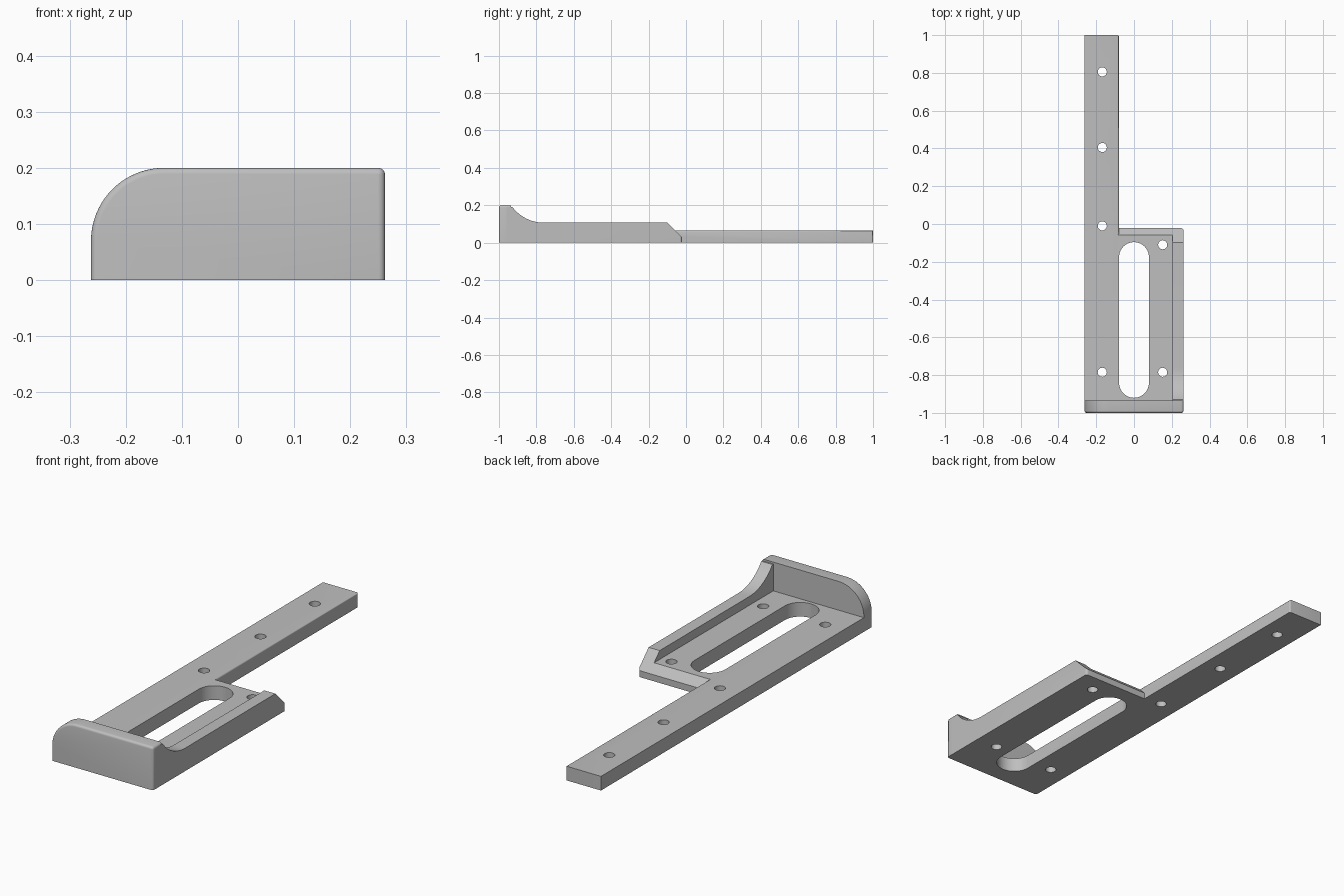
import bpy, bmesh, math
from mathutils import Vector

cube = bpy.data.objects.get("Cube")
if cube:
    bpy.data.objects.remove(cube, do_unlink=True)

grey = bpy.data.materials.new("plain grey")
grey.use_nodes = True
grey.diffuse_color = (0.52, 0.52, 0.52, 1)
grey.node_tree.nodes["Principled BSDF"].inputs["Base Color"].default_value = grey.diffuse_color


def prism(name, axis, points, lo, hi, round_edge=None, radius=0.012):
    """Extrude a 2D profile along an axis, rounding the edges picked by a rule."""
    place = {"x": lambda a, b, t: (t, a, b),
             "y": lambda a, b, t: (a, t, b),
             "z": lambda a, b, t: (a, b, t)}[axis]
    bm = bmesh.new()
    face = bm.faces.new([bm.verts.new(place(a, b, lo)) for a, b in points])
    out = bmesh.ops.extrude_face_region(bm, geom=[face])
    moved = [v for v in out["geom"] if isinstance(v, bmesh.types.BMVert)]
    bmesh.ops.translate(bm, verts=moved, vec=Vector(place(0, 0, hi - lo)))
    bmesh.ops.recalc_face_normals(bm, faces=bm.faces)
    if round_edge:
        edges = [e for e in bm.edges if round_edge(e.verts[0].co, e.verts[1].co)]
        bmesh.ops.bevel(bm, geom=edges, offset=radius, offset_type='OFFSET',
                        segments=4, profile=0.5, affect='EDGES', clamp_overlap=True)
    mesh = bpy.data.meshes.new(name)
    bm.to_mesh(mesh)
    bm.free()
    mesh.materials.append(grey)
    obj = bpy.data.objects.new(name, mesh)
    bpy.context.collection.objects.link(obj)
    return obj


def arc(cx, cy, r, start, end, n):
    angles = [math.radians(start + (end - start) * i / n) for i in range(n + 1)]
    return [(cx + r * math.cos(a), cy + r * math.sin(a)) for a in angles]


def combine(target, other, operation):
    mod = target.modifiers.new(operation.lower(), 'BOOLEAN')
    mod.operation, mod.solver, mod.object = operation, 'EXACT', other
    bpy.context.view_layer.objects.active = target
    bpy.ops.object.modifier_apply(modifier=mod.name)
    bpy.data.objects.remove(other, do_unlink=True)


W, T = 0.262, 0.066           # half width, plate thickness
INNER, BACK = -0.08, -0.022   # inner side of the arm, back of the wide plate
RAIL, RAIL_TOP = 0.205, 0.107
WALL, WALL_TOP = -0.935, 0.2

# Long arm: inner top edge, end top edge and inner end corner are softened
bracket = prism(
    "bracket", "z", [(-W, -0.99), (INNER, -0.99), (INNER, 1), (-W, 1)], 0, T,
    lambda a, b: (a.x > -0.1 and b.x > -0.1 and a.y + b.y > -0.1
                  and min(a.z, b.z) > 0.01)
    or (a.x > -0.1 and b.x > -0.1 and a.y > 0.9 and b.y > 0.9), 0.008)

# Wide plate with a sloping back edge
plate = prism("plate", "x", [(-0.99, 0), (BACK, 0), (BACK, 0.03),
                             (BACK - T + 0.03, T), (-0.99, T)], -0.15, RAIL + 0.02)

# Side rail sweeping up to the front wall
sweep = arc(-0.76, RAIL_TOP + 0.211, 0.211, 217, 270, 14)
rail = prism("side_rail", "x",
             [(-0.96, 0), (-0.96, sweep[0][1])] + sweep
             + [(BACK - RAIL_TOP + 0.03, RAIL_TOP), (BACK, 0.03), (BACK, 0)],
             RAIL, W,
             lambda a, b: a.x > 0.25 and b.x > 0.25 and a.y > -0.03 and b.y > -0.03)

# Front wall with one large round shoulder and a softened front rim
wall_outline = ([(-W, 0), (W, 0)] + arc(W - 0.012, WALL_TOP - 0.012, 0.012, 0, 90, 4)
                + arc(-W + 0.13, WALL_TOP - 0.13, 0.13, 90, 180, 20))
wall = prism("front_wall", "y", wall_outline, -1, WALL,
             lambda a, b: a.y < -0.99 and b.y < -0.99 and max(a.z, b.z) > 0.01, 0.011)

for part in (plate, rail, wall):
    combine(bracket, part, 'UNION')

# Long slot
slot = prism("slot_cutter", "z", arc(0, -0.175, 0.079, 0, 180, 20)
             + arc(0, -0.841, 0.079, 180, 360, 20), -0.1, 0.15)
combine(bracket, slot, 'DIFFERENCE')

# Screw holes
for x, y in [(-0.168, 0.805), (-0.168, 0.405), (-0.168, -0.01),
             (-0.168, -0.785), (0.152, -0.785), (0.152, -0.11)]:
    hole = prism("hole_cutter", "z", arc(x, y, 0.024, 0, 345, 23), -0.1, 0.15)
    combine(bracket, hole, 'DIFFERENCE')

bpy.ops.object.select_all(action='DESELECT')
bracket.select_set(True)
bpy.context.view_layer.objects.active = bracket
bpy.ops.object.shade_smooth_by_angle(angle=math.radians(30))
